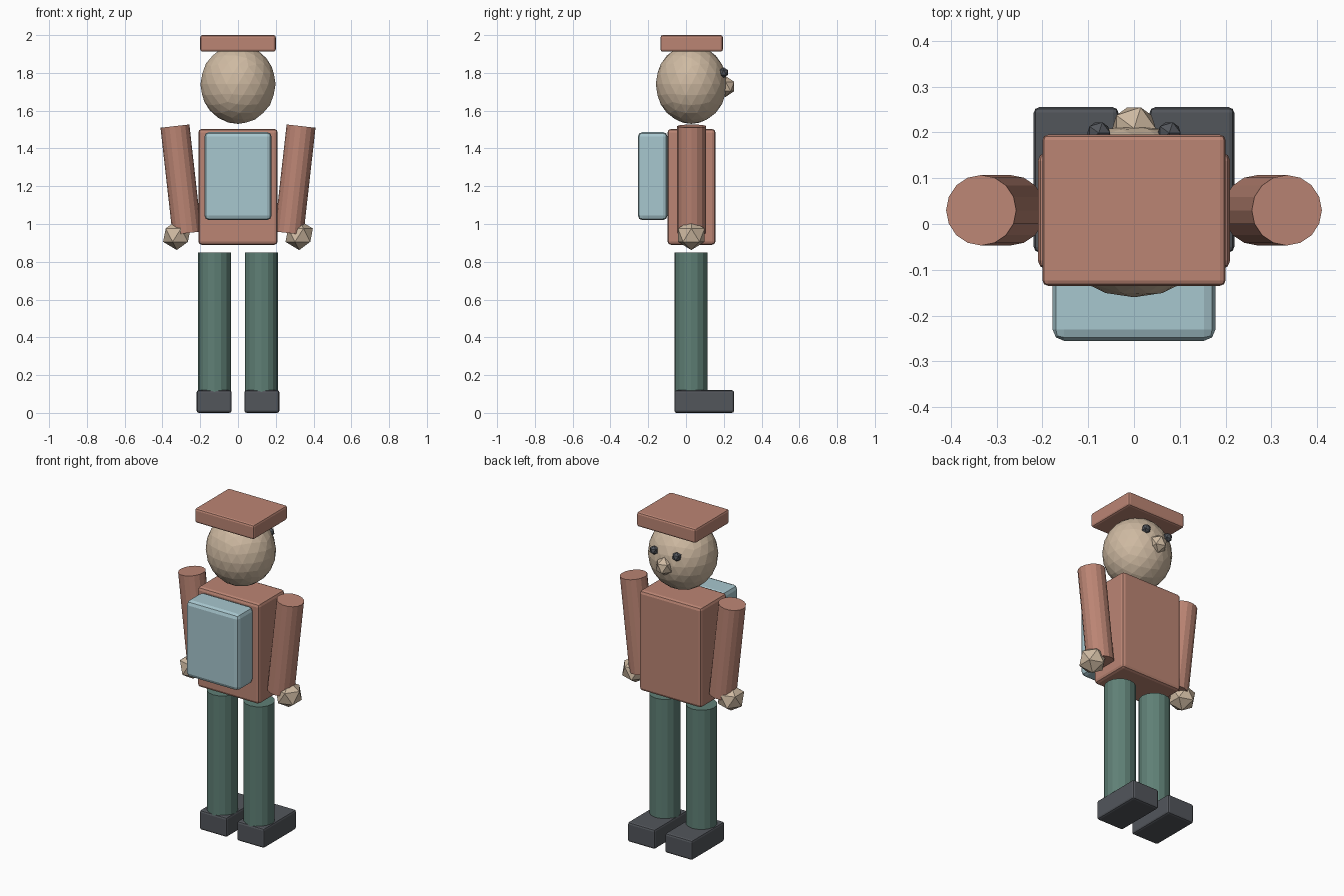
import bpy, math

if "Cube" in bpy.data.objects:
    bpy.data.objects.remove(bpy.data.objects["Cube"])


def mat(name, rgb):
    m = bpy.data.materials.new(name)
    m.diffuse_color = (*rgb, 1)
    m.use_nodes = True
    m.node_tree.nodes["Principled BSDF"].inputs["Base Color"].default_value = m.diffuse_color
    return m


CLAY = mat("clay red", (0.50, 0.235, 0.175))
GREEN = mat("pine green", (0.115, 0.215, 0.18))
SKIN = mat("sand skin", (0.62, 0.49, 0.36))
BLUE = mat("pale blue", (0.39, 0.57, 0.62))
DARK = mat("slate grey", (0.085, 0.092, 0.105))


def finish(name, material):
    ob = bpy.context.object
    ob.name = name
    ob.data.materials.append(material)
    return ob


def box(name, lo, hi, bevel, material):
    """Bevelled box between two corners."""
    bpy.ops.mesh.primitive_cube_add(size=1, location=[(a + b) / 2 for a, b in zip(lo, hi)])
    ob = finish(name, material)
    ob.scale = [b - a for a, b in zip(lo, hi)]
    bpy.ops.object.transform_apply(location=False, rotation=False, scale=True)
    mod = ob.modifiers.new("edge", 'BEVEL')
    mod.width, mod.segments = bevel, 2


def ball(name, loc, radii, detail, material):
    bpy.ops.mesh.primitive_ico_sphere_add(subdivisions=detail, radius=1, location=loc)
    finish(name, material).scale = radii


def tube(name, loc, radius, length, tilt, material):
    bpy.ops.mesh.primitive_cylinder_add(vertices=16, radius=radius, depth=length,
                                        location=loc, rotation=(0, tilt, 0))
    finish(name, material)


# torso, backpack, hat
box("torso", (-0.21, -0.098, 0.89), (0.21, 0.156, 1.503), 0.018, CLAY)
box("backpack", (-0.178, -0.255, 1.02), (0.178, -0.098, 1.487), 0.025, BLUE)
box("hat", (-0.2, -0.135, 1.912), (0.2, 0.195, 2.0), 0.012, CLAY)

# head and nose
ball("head", (0, 0.028, 1.74), (0.199, 0.188, 0.21), 3, SKIN)
ball("nose", (0, 0.209, 1.728), (0.053, 0.054, 0.056), 1, SKIN)

# paired parts
for side, s in (("left", -1), ("right", 1)):
    ball(side + "_eye", (0.077 * s, 0.199, 1.802), (0.028, 0.027, 0.028), 1, DARK)
    tube(side + "_arm", (0.302 * s, 0.03, 1.235), 0.077, 0.57, 0.112 * s, CLAY)
    ball(side + "_hand", (0.324 * s, 0.028, 0.941), (0.081, 0.083, 0.079), 1, SKIN)
    tube(side + "_leg", (0.124 * s, 0.027, 0.48), 0.088, 0.74, 0, GREEN)
    x = sorted((0.034 * s, 0.219 * s))
    box(side + "_shoe", (x[0], -0.062, 0), (x[1], 0.255, 0.12), 0.012, DARK)
